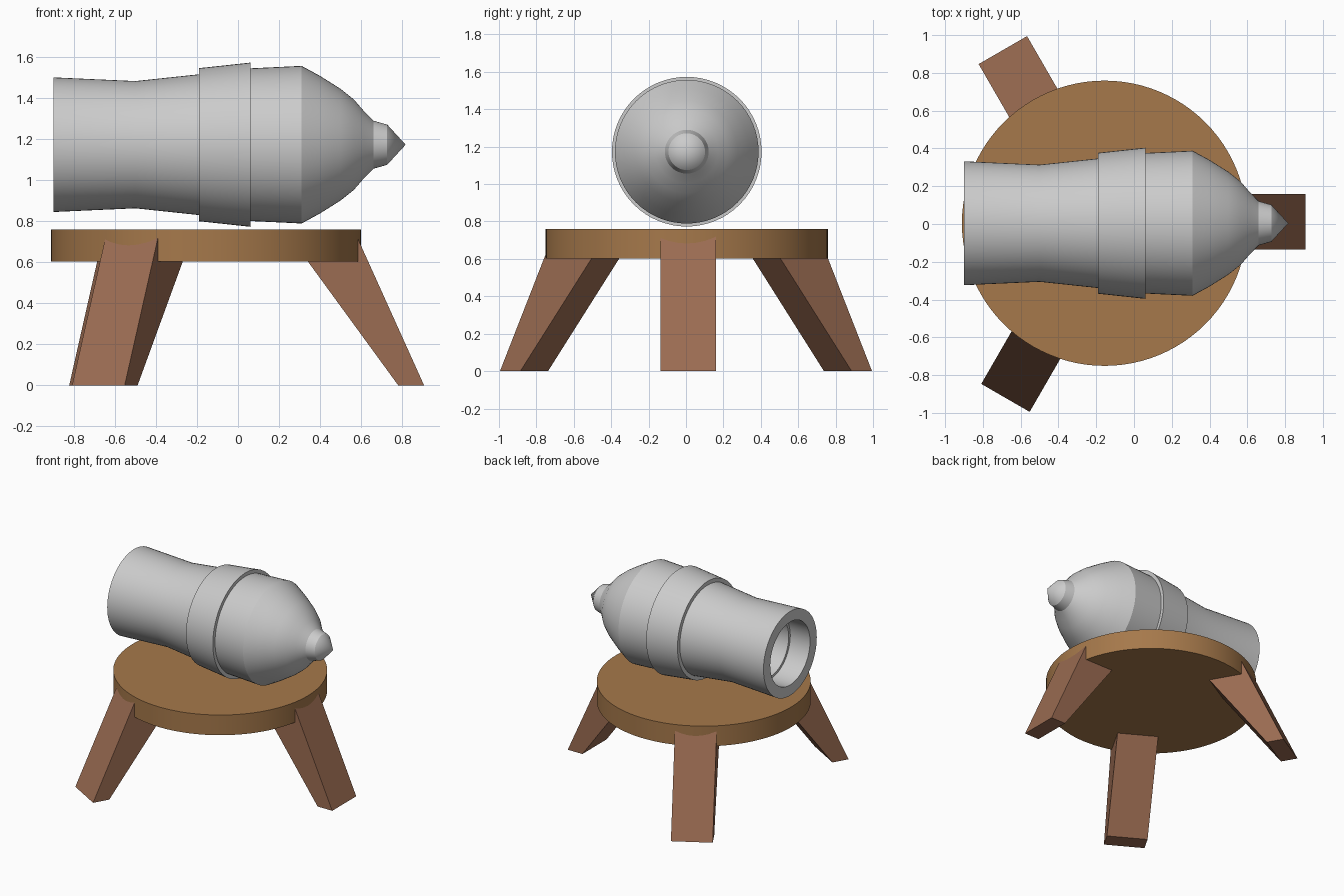
import bpy, bmesh
from math import radians, sin, cos, tau

if "Cube" in bpy.data.objects:
    bpy.data.objects.remove(bpy.data.objects["Cube"])

CX, CY = -0.156, 0.004      # centre of the stand
AX_Z = 1.173                # height of the barrel axis


def material(name, rgb):
    m = bpy.data.materials.new(name)
    m.diffuse_color = (*rgb, 1)
    m.use_nodes = True
    m.node_tree.nodes["Principled BSDF"].inputs["Base Color"].default_value = m.diffuse_color
    return m


def finish(name, bm, mat=None, smooth=False):
    bmesh.ops.recalc_face_normals(bm, faces=bm.faces)
    mesh = bpy.data.meshes.new(name)
    bm.to_mesh(mesh)
    bm.free()
    ob = bpy.data.objects.new(name, mesh)
    bpy.context.collection.objects.link(ob)
    if mat:
        mesh.materials.append(mat)
    if smooth:
        bpy.ops.object.select_all(action='DESELECT')
        ob.select_set(True)
        bpy.context.view_layer.objects.active = ob
        bpy.ops.object.shade_smooth_by_angle(angle=radians(20))
    return ob


def lathe_x(name, profile, sides=64):
    """Turn (x, radius) points around the barrel axis."""
    bm = bmesh.new()
    rings = []
    for x, r in profile:
        n = sides if r > 0 else 1
        rings.append([bm.verts.new((x, CY + r * cos(tau * i / n), AX_Z + r * sin(tau * i / n)))
                      for i in range(n)])
    for a, b in zip(rings, rings[1:]):
        for i in range(sides):
            j = (i + 1) % sides
            if len(a) == 1:
                bm.faces.new((a[0], b[i], b[j]))
            elif len(b) == 1:
                bm.faces.new((a[i], a[j], b[0]))
            else:
                bm.faces.new((a[i], a[j], b[j], b[i]))
    return finish(name, bm, smooth=True)


top_wood = material("top_wood", (0.38, 0.19, 0.07))
leg_wood = material("leg_wood", (0.33, 0.15, 0.085))

# Barrel: stepped bore, muzzle, waist, raised band, rounded breech and pointed knob
lathe_x("barrel", [
    (0.10, 0), (0.10, 0.225), (-0.73, 0.225), (-0.73, 0.245), (-0.90, 0.245),
    (-0.90, 0.328), (-0.50, 0.31), (-0.19, 0.343),
    (-0.19, 0.373), (0.06, 0.40), (0.06, 0.372), (0.31, 0.384),
    (0.40, 0.335), (0.50, 0.272), (0.565, 0.22), (0.61, 0.168), (0.66, 0.117),
    (0.727, 0.098), (0.817, 0)])

# Round table top
bm = bmesh.new()
bmesh.ops.create_cone(bm, cap_ends=True, segments=96, radius1=0.755, radius2=0.755, depth=0.157)
bmesh.ops.translate(bm, verts=bm.verts, vec=(CX, CY, 0.6815))
finish("table_top", bm, top_wood, smooth=True)

# Three splayed legs, deeper at the top where they notch into the table
side = [(0.937, 0), (1.063, 0), (0.729, 0.74), (0.397, 0.74)]
for k in range(3):
    bm = bmesh.new()
    near, far = [[bm.verts.new((r, t, z)) for r, z in side] for t in (-0.14, 0.156)]
    bm.faces.new(near)
    bm.faces.new(far)
    for i in range(4):
        j = (i + 1) % 4
        bm.faces.new((near[i], near[j], far[j], far[i]))
    leg = finish(f"leg_{k + 1}", bm, leg_wood)
    leg.location = (CX, CY, 0)
    leg.rotation_euler.z = tau * k / 3
